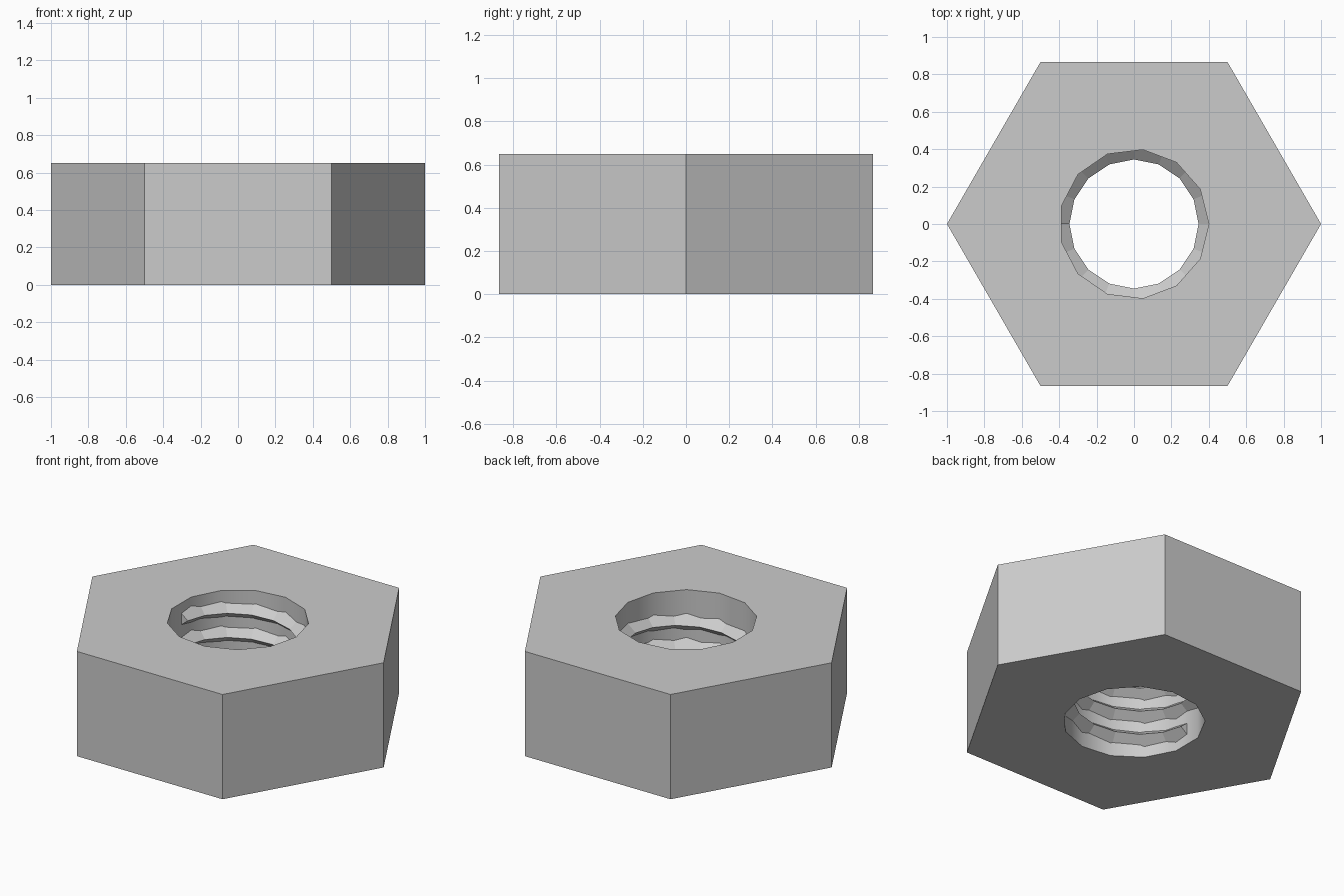
import bpy, bmesh, math
from mathutils import Vector

if "Cube" in bpy.data.objects:
    bpy.data.objects.remove(bpy.data.objects["Cube"])

H = 0.65            # nut height
BORE_R = 0.40       # bore radius (13 sides)
PITCH, TURNS, STEPS = 0.15, 3, 16

steel = bpy.data.materials.new("grey_steel")
steel.diffuse_color = (0.6, 0.6, 0.6, 1)
steel.use_nodes = True
steel.node_tree.nodes["Principled BSDF"].inputs["Base Color"].default_value = steel.diffuse_color


def ring(bm, n, r, z):
    return [bm.verts.new((r * math.cos(2 * math.pi * i / n),
                          r * math.sin(2 * math.pi * i / n), z)) for i in range(n)]


def walls(bm, low, high):
    n = len(low)
    for i in range(n):
        j = (i + 1) % n
        bm.faces.new((low[i], low[j], high[j], high[i]))


def finish(bm, name):
    bmesh.ops.recalc_face_normals(bm, faces=bm.faces)
    me = bpy.data.meshes.new(name)
    bm.to_mesh(me)
    bm.free()
    me.materials.append(steel)
    ob = bpy.data.objects.new(name, me)
    bpy.context.collection.objects.link(ob)
    return ob


# Hexagonal body with a plain 13-sided bore
bm = bmesh.new()
hexes = [ring(bm, 6, 1.0, z) for z in (0, H)]
bores = [ring(bm, 13, BORE_R, z) for z in (0, H)]
walls(bm, *hexes)
walls(bm, *bores)
for k in (0, 1):
    loops = hexes[k] + bores[k]
    edges = [e for e in bm.edges if all(v in loops for v in e.verts)]
    bmesh.ops.triangle_fill(bm, edges=edges, use_beauty=True,
                            normal=Vector((0, 0, 2 * k - 1)))
body = finish(bm, "nut_body")
bpy.context.view_layer.objects.active = body
body.select_set(True)
bpy.ops.object.shade_smooth_by_angle(angle=math.radians(30))

# Helical thread ridge: a triangular section swept up the bore
bm = bmesh.new()
section = [(0.41, -0.053), (0.345, 0.0), (0.41, 0.053)]   # radius, height
rows = []
for s in range(TURNS * STEPS + 1):
    a = math.pi + 2 * math.pi * s / STEPS
    zc = H / 2 + PITCH * (s / STEPS - TURNS / 2)
    rows.append([bm.verts.new((r * math.cos(a), r * math.sin(a), zc + dz))
                 for r, dz in section])
for a, b in zip(rows, rows[1:]):
    walls(bm, a, b)
bm.faces.new(rows[0])
bm.faces.new(rows[-1])
finish(bm, "inner_thread")
